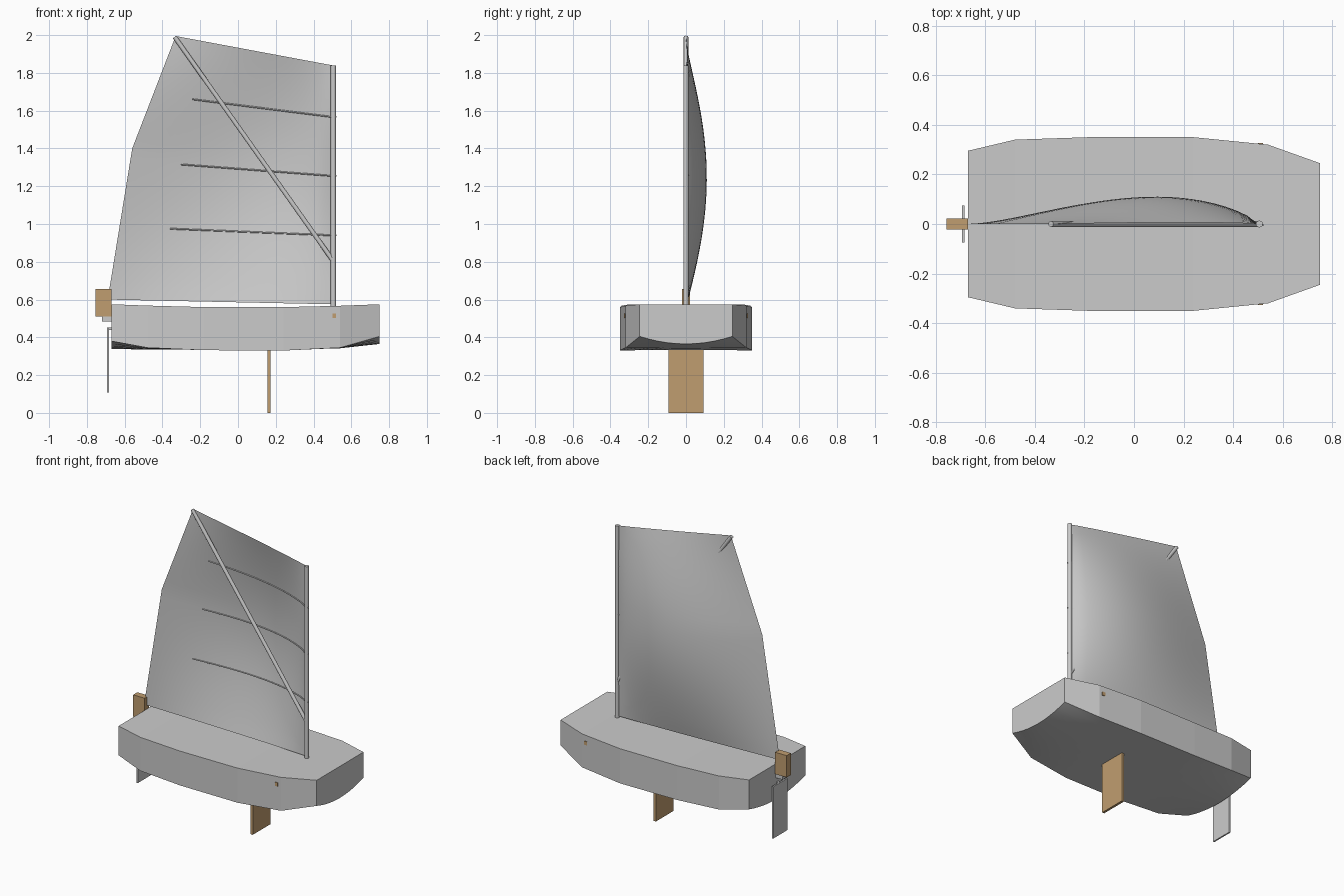
import bpy, bmesh, math
from mathutils import Vector

if "Cube" in bpy.data.objects:
    bpy.data.objects.remove(bpy.data.objects["Cube"])


def material(name, rgb):
    m = bpy.data.materials.new(name)
    m.diffuse_color = (*rgb, 1)
    m.use_nodes = True
    m.node_tree.nodes["Principled BSDF"].inputs["Base Color"].default_value = m.diffuse_color
    return m


GREY = material("pale_grey", (0.6, 0.6, 0.6))
WOOD = material("wood", (0.53, 0.34, 0.16))


def finish(name, bm, mat):
    me = bpy.data.meshes.new(name)
    bm.to_mesh(me)
    bm.free()
    me.materials.append(mat)
    ob = bpy.data.objects.new(name, me)
    bpy.context.collection.objects.link(ob)
    return ob


def box(name, lo, hi, mat):
    bm = bmesh.new()
    bmesh.ops.create_cube(bm, size=1)
    for v in bm.verts:
        v.co = [(a + b) / 2 + c * (b - a) for a, b, c in zip(lo, hi, v.co)]
    return finish(name, bm, mat)


def tube(name, points, radius, sides, mat):
    """Round rod swept along a path lying mostly in the xz plane."""
    bm = bmesh.new()
    pts = [Vector(p) for p in points]
    rings = []
    for i, p in enumerate(pts):
        t = (pts[min(i + 1, len(pts) - 1)] - pts[max(i - 1, 0)]).normalized()
        a = t.cross(Vector((0, 1, 0))).normalized()
        b = t.cross(a)
        rings.append([bm.verts.new(p + radius * (a * math.cos(k) + b * math.sin(k)))
                      for k in (2 * math.pi * j / sides for j in range(sides))])
    for r, s in zip(rings, rings[1:]):
        for j in range(sides):
            k = (j + 1) % sides
            bm.faces.new((r[j], r[k], s[k], s[j])).smooth = sides > 6
    bm.faces.new(rings[0])
    bm.faces.new(rings[-1])
    bmesh.ops.recalc_face_normals(bm, faces=bm.faces)
    return finish(name, bm, mat)


# Hull: x, half width, deck height, chine height, keel height
stations = [(-0.67, 0.295, 0.575, 0.38, 0.338), (-0.48, 0.34, 0.568, 0.345, 0.336),
            (-0.18, 0.35, 0.56, 0.332, 0.334), (0.24, 0.35, 0.56, 0.33, 0.334),
            (0.54, 0.32, 0.567, 0.345, 0.342), (0.75, 0.245, 0.575, 0.405, 0.365)]
bm = bmesh.new()
N = 10
sections = []
for x, h, top, chine, keel in stations:
    ring = [bm.verts.new((x, -h, top))]
    for i in range(N + 1):
        s = -1 + 2 * i / N
        ring.append(bm.verts.new((x, s * h, keel + (chine - keel) * s * s)))
    ring.append(bm.verts.new((x, h, top)))
    sections.append(ring)
for r, s in zip(sections, sections[1:]):
    for j in range(len(r)):
        k = (j + 1) % len(r)
        f = bm.faces.new((r[j], r[k], s[k], s[j]))
        f.smooth = 1 <= j <= N          # only the bottom is rounded
bm.faces.new(sections[0])
bm.faces.new(sections[-1])
bmesh.ops.recalc_face_normals(bm, faces=bm.faces)
for e in bm.edges:
    if len(e.link_faces) == 2 and e.calc_face_angle(0) > 0.5:
        e.smooth = False
finish("hull", bm, GREY)

# Sail: rows from foot to head, bellied towards +y
LEECH = [Vector((-0.69, 0, 0.60)), Vector((-0.56, 0, 1.40)), Vector((-0.33, 0, 1.995))]
KNEE = 0.57


def sail_point(u, v):
    luff = Vector((0.5, 0, 0.575 + v * (1.84 - 0.575)))
    if v < KNEE:
        leech = LEECH[0].lerp(LEECH[1], v / KNEE)
    else:
        leech = LEECH[1].lerp(LEECH[2], (v - KNEE) / (1 - KNEE))
    p = luff.lerp(leech, u)
    belly = math.sin(math.pi * u ** 0.72) if 0 < u < 1 else 0
    p.y = 0.11 * belly * (0.06 + 0.94 * max(0, math.sin(math.pi * v)) ** 0.95)
    return p


bm = bmesh.new()
U = 24
vs = [KNEE * i / 14 for i in range(14)] + [KNEE + (1 - KNEE) * i / 10 for i in range(11)]
grid = [[bm.verts.new(sail_point(i / U, v)) for i in range(U + 1)] for v in vs]
for r, s in zip(grid, grid[1:]):
    for i in range(U):
        bm.faces.new((r[i], r[i + 1], s[i + 1], s[i])).smooth = True
finish("sail", bm, GREY)

# Battens following the sail just in front of it
for n, (z0, x1, z1) in enumerate([(0.94, -0.36, 0.975), (1.255, -0.30, 1.315), (1.567, -0.24, 1.66)]):
    path = [(0.522, -0.004, z0)]
    for i in range(15):
        t = i / 14
        x, z = 0.495 + (x1 - 0.495) * t, z0 + (z1 - z0) * t
        # find the sail point above this x and z
        u, v = 0.5, 0.5
        for _ in range(30):
            p = sail_point(u, v)
            u = min(1, max(0, u + (p.x - x) * 0.7))
            v = min(1, max(0, v + (z - p.z) * 0.7))
        path.append((x, sail_point(u, v).y - 0.005, z))
    tube(f"batten_{n + 1}", path, 0.004, 6, GREY)

# Spars
tube("mast", [(0.505, 0, 0.5), (0.505, 0, 1.84)], 0.014, 12, GREY)
tube("sprit", [(0.5, 0, 0.81), (-0.335, 0, 1.99)], 0.012, 12, GREY)

# Rudder and boards
box("rudder_head", (-0.755, -0.022, 0.51), (-0.67, 0.022, 0.655), WOOD)
box("rudder_bracket", (-0.72, -0.015, 0.483), (-0.66, 0.015, 0.51), GREY)
box("rudder_blade", (-0.694, -0.075, 0.108), (-0.684, 0.075, 0.452), GREY)
box("rudder_arm", (-0.69, -0.008, 0.44), (-0.665, 0.008, 0.453), GREY)
box("daggerboard", (0.157, -0.092, 0), (0.173, 0.092, 0.36), WOOD)

# Small wooden plugs in both hull sides
for side, s in (("left", 1), ("right", -1)):
    ys = sorted((s * 0.315, s * 0.327))
    box(f"hull_plug_{side}", (0.5, ys[0], 0.503), (0.52, ys[1], 0.527), WOOD)
